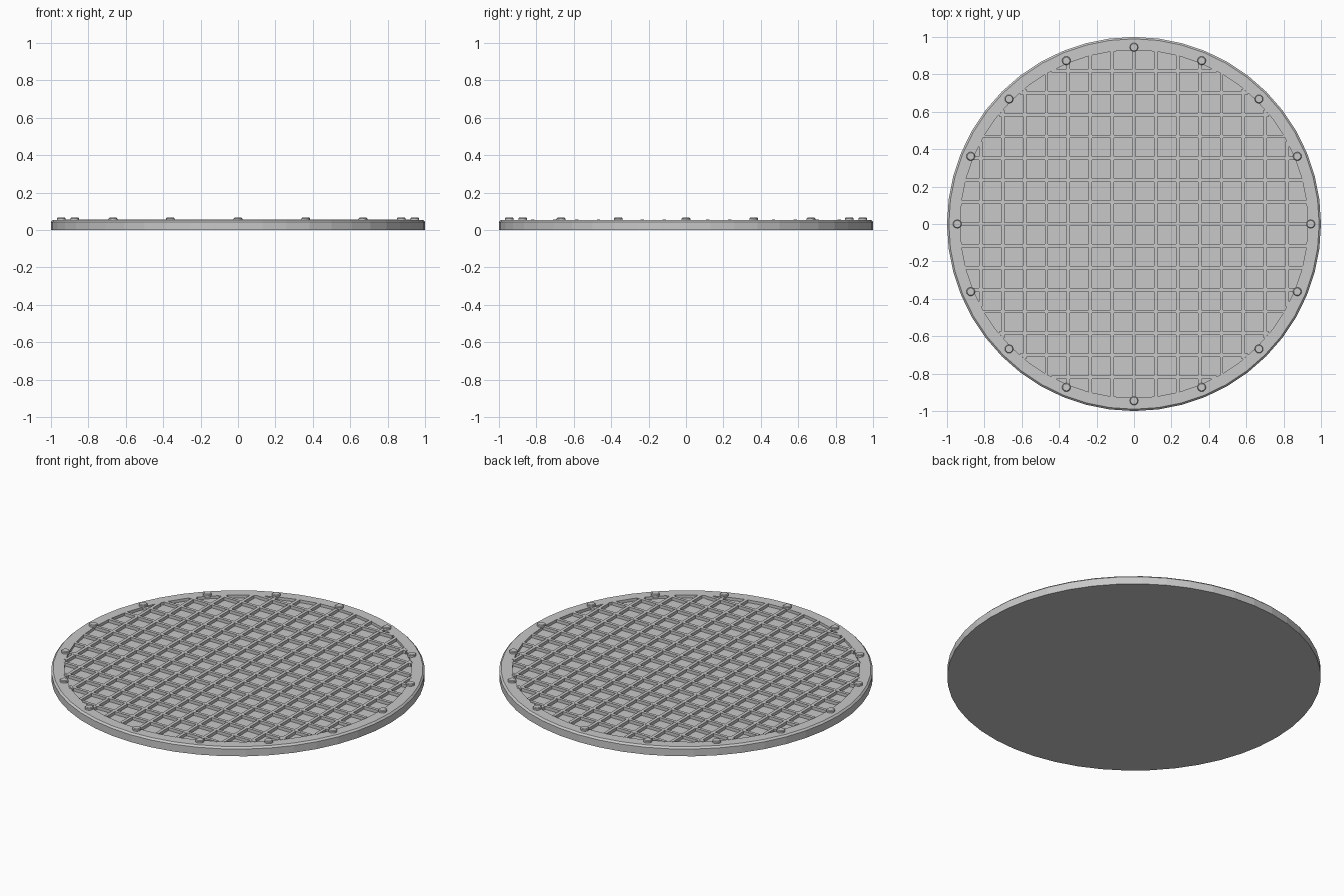
import bpy
import bmesh
from math import cos, sin, pi, sqrt

cube = bpy.data.objects.get("Cube")
if cube:
    bpy.data.objects.remove(cube, do_unlink=True)

grey = bpy.data.materials.new("plain grey")
grey.use_nodes = True
colour = (0.58, 0.58, 0.58, 1)
grey.diffuse_color = colour
grey.node_tree.nodes["Principled BSDF"].inputs["Base Color"].default_value = colour

SEGMENTS = 48
FLOOR, RIM_TOP, BAR_TOP = 0.037, 0.053, 0.055
INNER = 0.93
PITCH, BAR_WIDTH = 0.117, 0.018


def finish(name, bm):
    bmesh.ops.recalc_face_normals(bm, faces=bm.faces[:])
    mesh = bpy.data.meshes.new(name)
    bm.to_mesh(mesh)
    bm.free()
    mesh.materials.append(grey)
    obj = bpy.data.objects.new(name, mesh)
    bpy.context.collection.objects.link(obj)
    return obj


def lathe(bm, profile, segments, cx=0, cy=0):
    """Turn an (r, z) profile about a vertical axis and cap both ends."""
    rings = []
    for r, z in profile:
        rings.append([bm.verts.new((cx + r * cos(2 * pi * i / segments),
                                    cy + r * sin(2 * pi * i / segments), z))
                      for i in range(segments)])
    for a, b in zip(rings, rings[1:]):
        for i in range(segments):
            j = (i + 1) % segments
            bm.faces.new((a[i], a[j], b[j], b[i]))
    bm.faces.new(rings[0][::-1])
    bm.faces.new(rings[-1])


# Round plate with a chamfered raised rim and a recessed floor
bm = bmesh.new()
lathe(bm, [(1, 0), (1, 0.043), (0.99, RIM_TOP), (INNER, RIM_TOP), (INNER, FLOOR)], SEGMENTS)
finish("cover_plate", bm)


# Raised grid bars, each trimmed to the inside of the rim
def grid_bars(name, along_x, top):
    bm = bmesh.new()
    for n in range(-7, 8):
        c = n * PITCH
        half = sqrt(INNER ** 2 - c ** 2)
        height = top - FLOOR + 0.004
        cube = bmesh.ops.create_cube(bm, size=1)
        for v in cube["verts"]:
            length, width = v.co.x * 2 * half, c + v.co.y * BAR_WIDTH
            z = top - height / 2 + v.co.z * height
            v.co = (length, width, z) if along_x else (width, length, z)
    finish(name, bm)


grid_bars("grid_bars_across", True, BAR_TOP)
grid_bars("grid_bars_lengthwise", False, BAR_TOP - 0.0005)

# Ring of small bolt heads
bm = bmesh.new()
for i in range(16):
    a = 2 * pi * i / 16
    lathe(bm, [(0.023, RIM_TOP - 0.005), (0.023, 0.062), (0.019, 0.066)], 16,
          0.945 * cos(a), 0.945 * sin(a))
finish("rim_bolts", bm)
